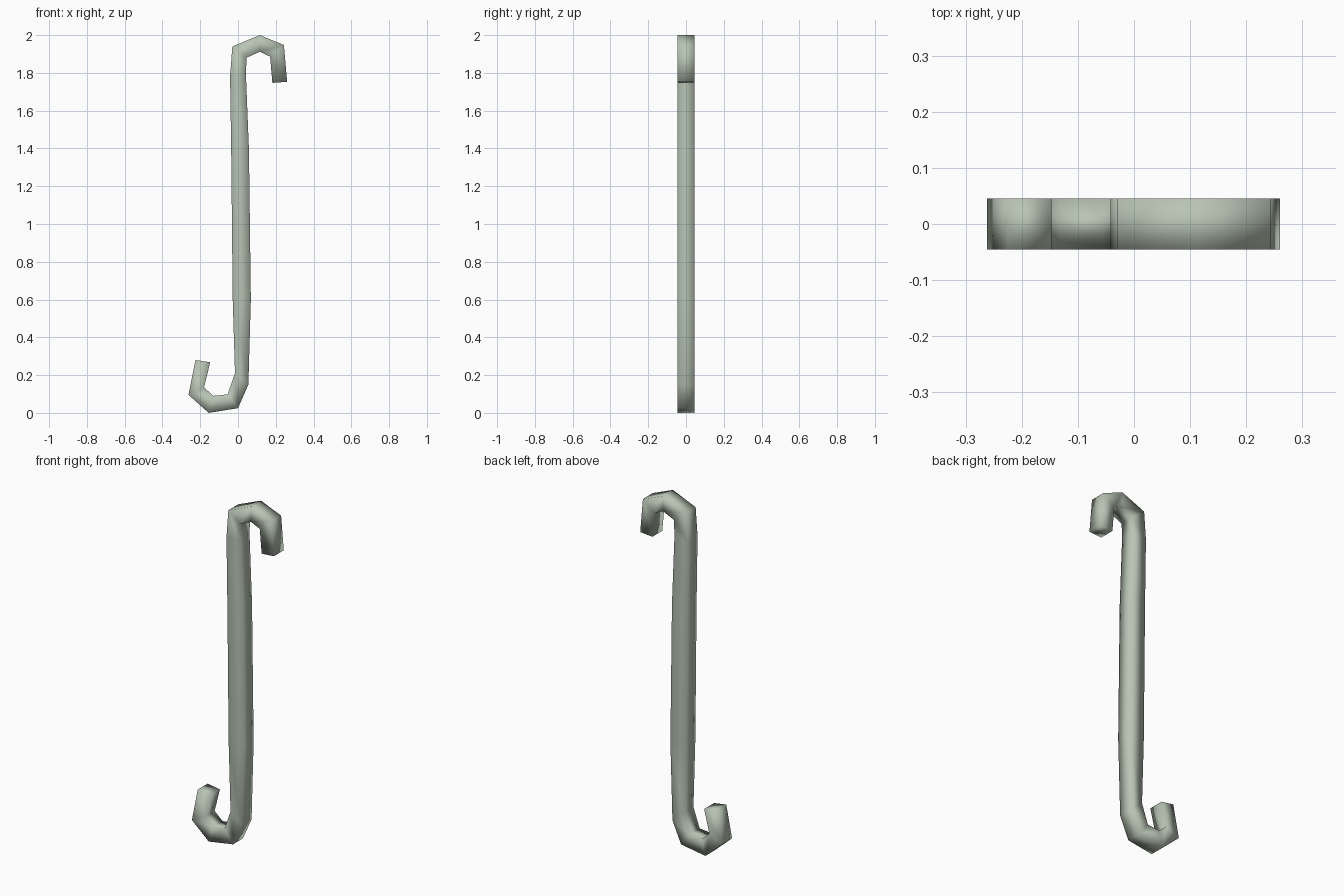
import bpy
import bmesh
from mathutils import Vector

default = bpy.data.objects.get("Cube")
if default:
    bpy.data.objects.remove(default)

HALF_DEPTH = 0.045

# Left and right edge of the rod (x, z) at each bend, from the upper tip down
SECTIONS = [
    ((0.26, 1.753), (0.182, 1.747)),
    ((0.243, 1.948), (0.17, 1.886)),
    ((0.115, 2.0), (0.115, 1.912)),
    ((-0.03, 1.94), (0.045, 1.88)),
    ((-0.042, 1.78), (0.042, 1.79)),
    ((-0.036, 1.39), (0.058, 1.39)),
    ((-0.028, 0.6), (0.068, 0.6)),
    ((-0.016, 0.21), (0.055, 0.15)),
    ((-0.055, 0.098), (0.0, 0.025)),
    ((-0.13, 0.09), (-0.155, 0.0)),
    ((-0.18, 0.135), (-0.262, 0.095)),
    ((-0.147, 0.268), (-0.225, 0.28)),
]


def ring(bm, edge_a, edge_b):
    corners = [(edge_a, -1), (edge_b, -1), (edge_b, 1), (edge_a, 1)]
    return [bm.verts.new(Vector((x, side * HALF_DEPTH, z)))
            for (x, z), side in corners]


def bridge(bm, upper, lower):
    count = len(upper)
    for i in range(count):
        j = (i + 1) % count
        bm.faces.new((upper[i], upper[j], lower[j], lower[i]))


# Loft the square bent rod and close both tips
bm = bmesh.new()
rings = [ring(bm, a, b) for a, b in SECTIONS]
for upper, lower in zip(rings, rings[1:]):
    bridge(bm, upper, lower)
for tip in (rings[0], rings[-1]):
    bm.faces.new(tip)
bmesh.ops.recalc_face_normals(bm, faces=bm.faces)
for face in bm.faces:
    face.smooth = True

mesh = bpy.data.meshes.new("double_hook")
bm.to_mesh(mesh)
bm.free()
hook = bpy.data.objects.new("double_hook", mesh)
bpy.context.collection.objects.link(hook)

# Pale grey-green metal
colour = (0.48, 0.55, 0.46, 1)
metal = bpy.data.materials.new("grey_green_metal")
metal.use_nodes = True
metal.diffuse_color = colour
metal.node_tree.nodes["Principled BSDF"].inputs["Base Color"].default_value = colour
mesh.materials.append(metal)
